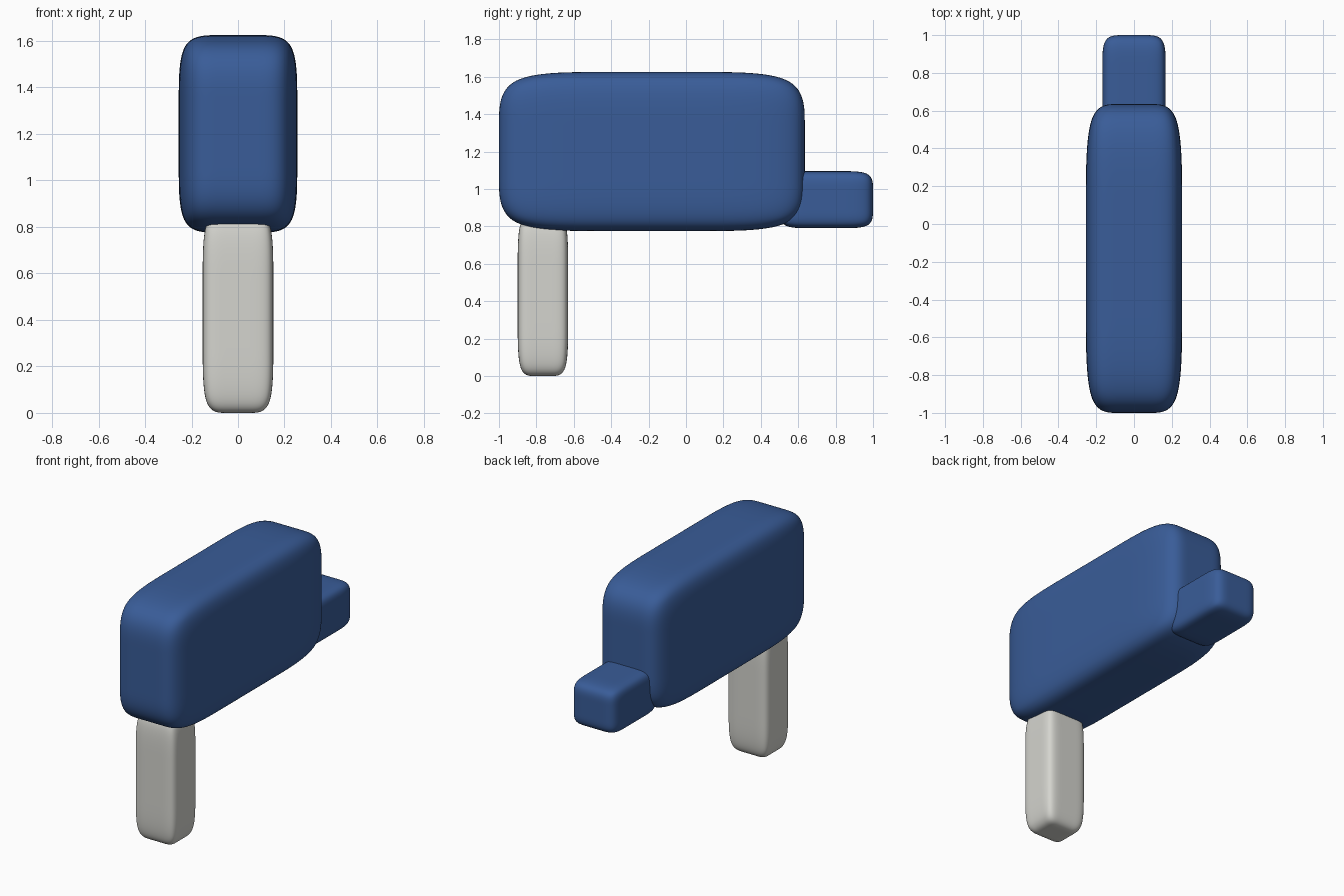
import bpy, bmesh
from mathutils import Vector

default = bpy.data.objects.get("Cube")
if default:
    bpy.data.objects.remove(default, do_unlink=True)


def make_material(name, rgb):
    mat = bpy.data.materials.new(name)
    mat.use_nodes = True
    color = (*rgb, 1.0)
    mat.diffuse_color = color
    mat.node_tree.nodes["Principled BSDF"].inputs["Base Color"].default_value = color
    return mat


def soft_box(name, low, high, mat):
    """Box cut in thirds and smoothed, so rounding scales with each side."""
    low, high = Vector(low), Vector(high)
    bm = bmesh.new()
    bmesh.ops.create_cube(bm, size=1.0)
    bmesh.ops.subdivide_edges(bm, edges=bm.edges[:], cuts=2, use_grid_fill=True)
    bmesh.ops.scale(bm, vec=high - low, verts=bm.verts[:])
    for face in bm.faces:
        face.smooth = True
    mesh = bpy.data.meshes.new(name)
    bm.to_mesh(mesh)
    bm.free()
    mesh.materials.append(mat)
    obj = bpy.data.objects.new(name, mesh)
    obj.location = (low + high) / 2
    bpy.context.collection.objects.link(obj)
    sub = obj.modifiers.new("Smooth", 'SUBSURF')
    sub.levels = sub.render_levels = 4
    return obj


blue = make_material("blue", (0.041, 0.108, 0.315))
light_grey = make_material("light grey", (0.66, 0.66, 0.62))

# Large upper body, short rear block, and the front support
soft_box("body", (-0.255, -1.0, 0.775), (0.255, 0.635, 1.625), blue)
soft_box("rear_block", (-0.168, 0.50, 0.79), (0.168, 1.0, 1.095), blue)
soft_box("front_leg", (-0.152, -0.90, 0.0), (0.152, -0.63, 0.86), light_grey)
